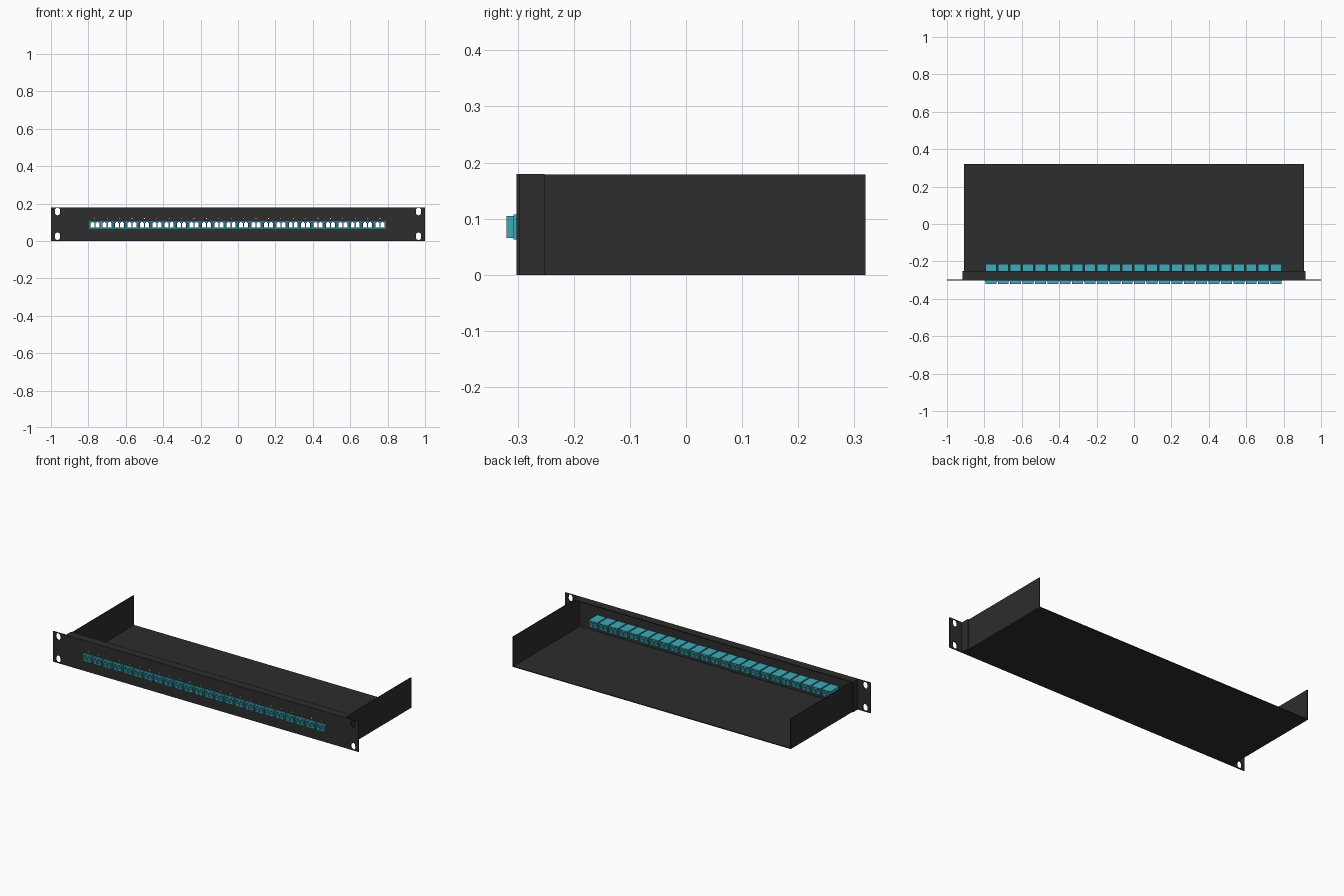
import bpy
import bmesh
from math import pi
from mathutils import Matrix, Vector

if "Cube" in bpy.data.objects:
    bpy.data.objects.remove(bpy.data.objects["Cube"], do_unlink=True)


def material(name, rgb):
    mat = bpy.data.materials.new(name)
    mat.use_nodes = True
    color = (*rgb, 1)
    mat.diffuse_color = color
    bsdf = mat.node_tree.nodes["Principled BSDF"]
    bsdf.inputs["Base Color"].default_value = color
    bsdf.inputs["Roughness"].default_value = 0.6
    return mat


BLACK = material("black steel", (0.026, 0.026, 0.026))
TEAL = material("teal plastic", (0.05, 0.40, 0.48))
WHITE = material("white print", (0.8, 0.8, 0.8))


def add_box(bm, x, y, z):
    """Box from (min, max) pairs along each axis."""
    lo, hi = Vector((x[0], y[0], z[0])), Vector((x[1], y[1], z[1]))
    size = Matrix.Diagonal((*(hi - lo), 1))
    bmesh.ops.create_cube(bm, size=1, matrix=Matrix.Translation((lo + hi) / 2) @ size)


def add_slot(bm, x, z, radius, stretch):
    """Vertical rounded slot running along y."""
    made = bmesh.ops.create_cone(bm, cap_ends=True, segments=24, radius1=radius,
                                 radius2=radius, depth=0.1,
                                 matrix=Matrix.Rotation(pi / 2, 4, "X"))
    for v in made["verts"]:
        shift = stretch if v.co.z > 1e-5 else -stretch
        v.co += Vector((x, FRONT, z + shift))


def make(name, bm, mat):
    mesh = bpy.data.meshes.new(name)
    bm.to_mesh(mesh)
    bm.free()
    mesh.materials.append(mat)
    obj = bpy.data.objects.new(name, mesh)
    bpy.context.collection.objects.link(obj)
    return obj


def cut(obj, cutter_bm):
    """Subtract the cutter and bake the result."""
    cutter = make("cutter", cutter_bm, obj.data.materials[0])
    cutter.hide_render = True
    mod = obj.modifiers.new("cut", "BOOLEAN")
    mod.operation, mod.solver, mod.object = "DIFFERENCE", "EXACT", cutter
    bpy.context.view_layer.objects.active = obj
    bpy.ops.object.modifier_apply(modifier=mod.name)
    bpy.data.objects.remove(cutter, do_unlink=True)


FRONT, BACK, HEIGHT = -0.302, 0.32, 0.18
PANEL_BACK = FRONT + 0.005
LIP_BACK = -0.252
TRAY, LIP, SHEET = 0.91, 0.916, 0.005
PORT_Z = 0.085
PORTS = [-0.003 + 0.0663 * (i - 11.5) for i in range(24)]

# Tray floor and side walls
bm = bmesh.new()
add_box(bm, (-TRAY, TRAY), (PANEL_BACK, BACK), (0, SHEET))
make("tray_floor", bm, BLACK)
for side, name in ((-1, "right"), (1, "left")):
    bm = bmesh.new()
    edges = sorted((side * TRAY, side * (TRAY - SHEET)))
    add_box(bm, edges, (PANEL_BACK, BACK), (SHEET, HEIGHT - 0.001))
    make(name + "_wall", bm, BLACK)
    # Folded bracket outside the wall
    bm = bmesh.new()
    edges = sorted((side * TRAY, side * LIP))
    add_box(bm, edges, (PANEL_BACK, LIP_BACK), (0, HEIGHT))
    make(name + "_bracket", bm, BLACK)

# Folded top lip
bm = bmesh.new()
add_box(bm, (-TRAY, TRAY), (PANEL_BACK, LIP_BACK), (HEIGHT - SHEET, HEIGHT))
make("top_lip", bm, BLACK)

# Front panel with mounting slots and port openings
bm = bmesh.new()
add_box(bm, (-1, 1), (FRONT, PANEL_BACK), (0, HEIGHT))
panel = make("front_panel", bm, BLACK)
bm = bmesh.new()
for x in (-0.965, 0.965):
    for z in (0.025, 0.157):
        add_slot(bm, x, z, 0.014, 0.006)
for x in PORTS:
    add_box(bm, (x - 0.027, x + 0.027), (-0.33, -0.27), (PORT_Z - 0.018, PORT_Z + 0.018))
cut(panel, bm)

# Duplex adapter: body, front flange, two keyed through-openings
bm = bmesh.new()
add_box(bm, (-0.029, 0.029), (-0.32, -0.213), (-0.0195, 0.0195))
adapter = make("adapter", bm, TEAL)
bm = bmesh.new()
for x in (-0.0135, 0.0135):
    add_box(bm, (x - 0.0105, x + 0.0105), (-0.4, -0.1), (-0.014, 0.010))
cut(adapter, bm)
bm = bmesh.new()
for x in (-0.0135, 0.0135):
    add_box(bm, (x - 0.0055, x + 0.0055), (-0.4, -0.1), (-0.005, 0.015))
cut(adapter, bm)

bm = bmesh.new()
add_box(bm, (-0.032, 0.032), (-0.307, FRONT), (-0.022, 0.022))
flange = make("adapter_flange", bm, TEAL)
bm = bmesh.new()
add_box(bm, (-0.0285, 0.0285), (-0.4, -0.2), (-0.019, 0.019))
cut(flange, bm)

for i, x in enumerate(PORTS):
    for part in (adapter, flange):
        obj = part
        if i:
            obj = part.copy()
            bpy.context.collection.objects.link(obj)
        obj.location = (x, 0, PORT_Z)

# Small printed port ticks above the adapters
bm = bmesh.new()
for x in PORTS:
    add_box(bm, (x - 0.002, x + 0.002), (FRONT - 0.0005, FRONT), (0.116, 0.122))
make("port_ticks", bm, WHITE)
